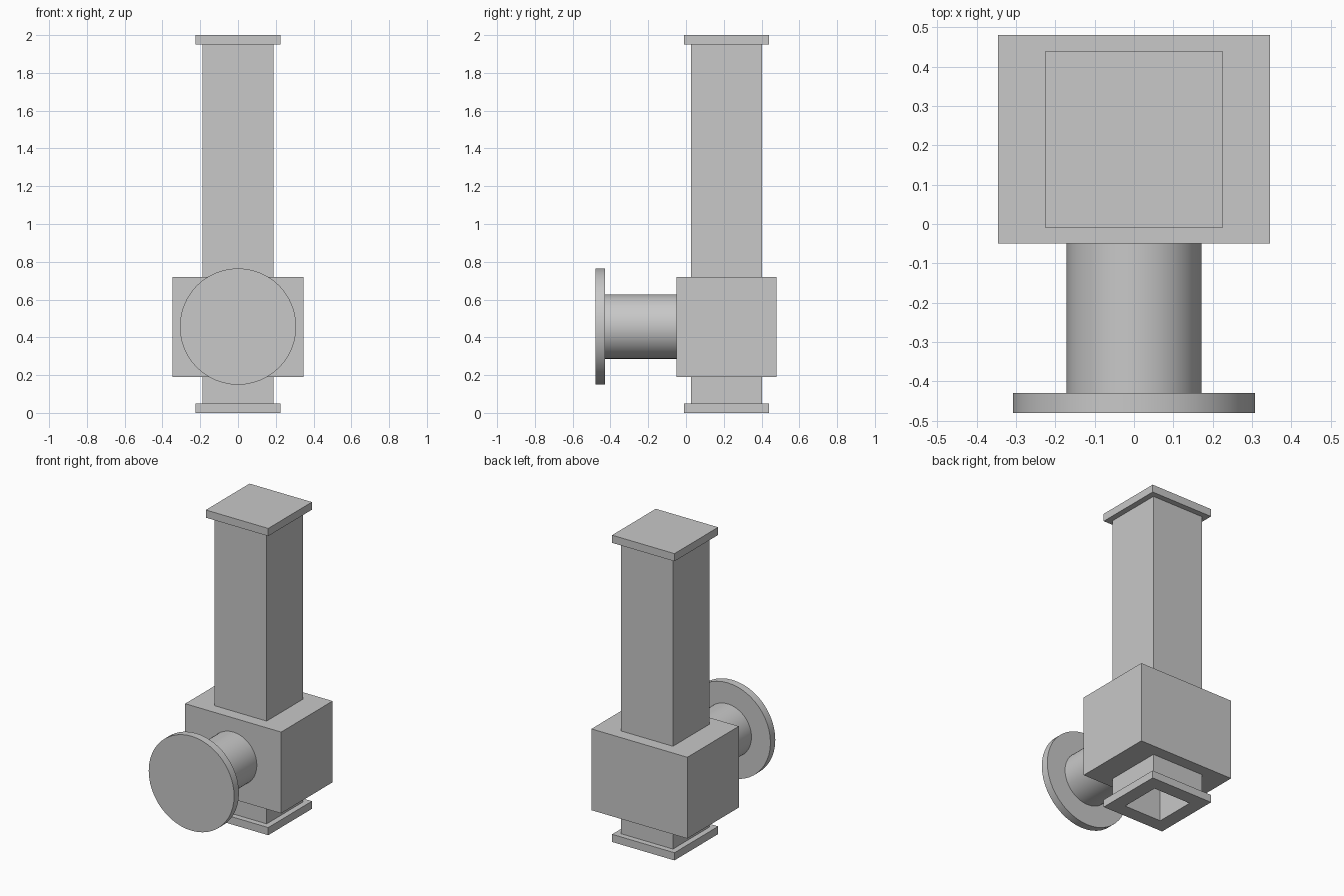
import bpy, bmesh
from math import radians
from mathutils import Matrix

if "Cube" in bpy.data.objects:
    bpy.data.objects.remove(bpy.data.objects["Cube"], do_unlink=True)

grey = bpy.data.materials.new("plain_grey")
grey.use_nodes = True
colour = (0.58, 0.58, 0.58, 1)
grey.diffuse_color = colour
grey.node_tree.nodes["Principled BSDF"].inputs["Base Color"].default_value = colour

AXIS_Y = 0.215    # centre line of the square column
PIPE_Z = 0.457    # centre line of the round pipe
BORE = 0.135      # half width of the square passage


def finish(name, bm):
    bmesh.ops.recalc_face_normals(bm, faces=bm.faces)
    mesh = bpy.data.meshes.new(name)
    bm.to_mesh(mesh)
    bm.free()
    mesh.materials.append(grey)
    obj = bpy.data.objects.new(name, mesh)
    bpy.context.collection.objects.link(obj)
    return obj


def block(name, half_x, half_y, z0, z1, bored=True):
    """Square block on the column axis, with an optional square passage."""
    bm = bmesh.new()

    def ring(hx, hy, z):
        return [bm.verts.new((sx * hx, AXIS_Y + sy * hy, z))
                for sx, sy in ((-1, -1), (1, -1), (1, 1), (-1, 1))]

    rings = [ring(half_x, half_y, z0), ring(half_x, half_y, z1)]
    if bored:
        rings += [ring(BORE, BORE, z1), ring(BORE, BORE, z0)]
        pairs = zip(rings, rings[1:] + rings[:1])
    else:
        bm.faces.new(rings[0])
        bm.faces.new(rings[1])
        pairs = [rings]
    for a, b in pairs:
        for i in range(4):
            j = (i + 1) % 4
            bm.faces.new((a[i], a[j], b[j], b[i]))
    return finish(name, bm)


def disc(name, radius, y0, y1):
    """Round part lying along the y axis."""
    bm = bmesh.new()
    place = Matrix.Translation((0, (y0 + y1) / 2, PIPE_Z)) @ Matrix.Rotation(radians(90), 4, 'X')
    bmesh.ops.create_cone(bm, cap_ends=True, segments=48, radius1=radius,
                          radius2=radius, depth=y1 - y0, matrix=place)
    obj = finish(name, bm)
    bpy.ops.object.select_all(action='DESELECT')
    obj.select_set(True)
    bpy.context.view_layer.objects.active = obj
    bpy.ops.object.shade_smooth_by_angle(angle=radians(30))
    return obj


# Square column: open at the bottom, closed by the top plate
block("bottom_flange", 0.225, 0.225, 0, 0.05)
block("lower_column", 0.188, 0.188, 0.05, 0.19)
block("valve_body", 0.346, 0.265, 0.19, 0.72)
block("upper_column", 0.188, 0.188, 0.72, 1.95)
block("top_plate", 0.225, 0.225, 1.95, 2, bored=False)

# Round side branch at the front
disc("side_pipe", 0.171, -0.43, -0.05)
disc("side_flange", 0.308, -0.48, -0.43)
